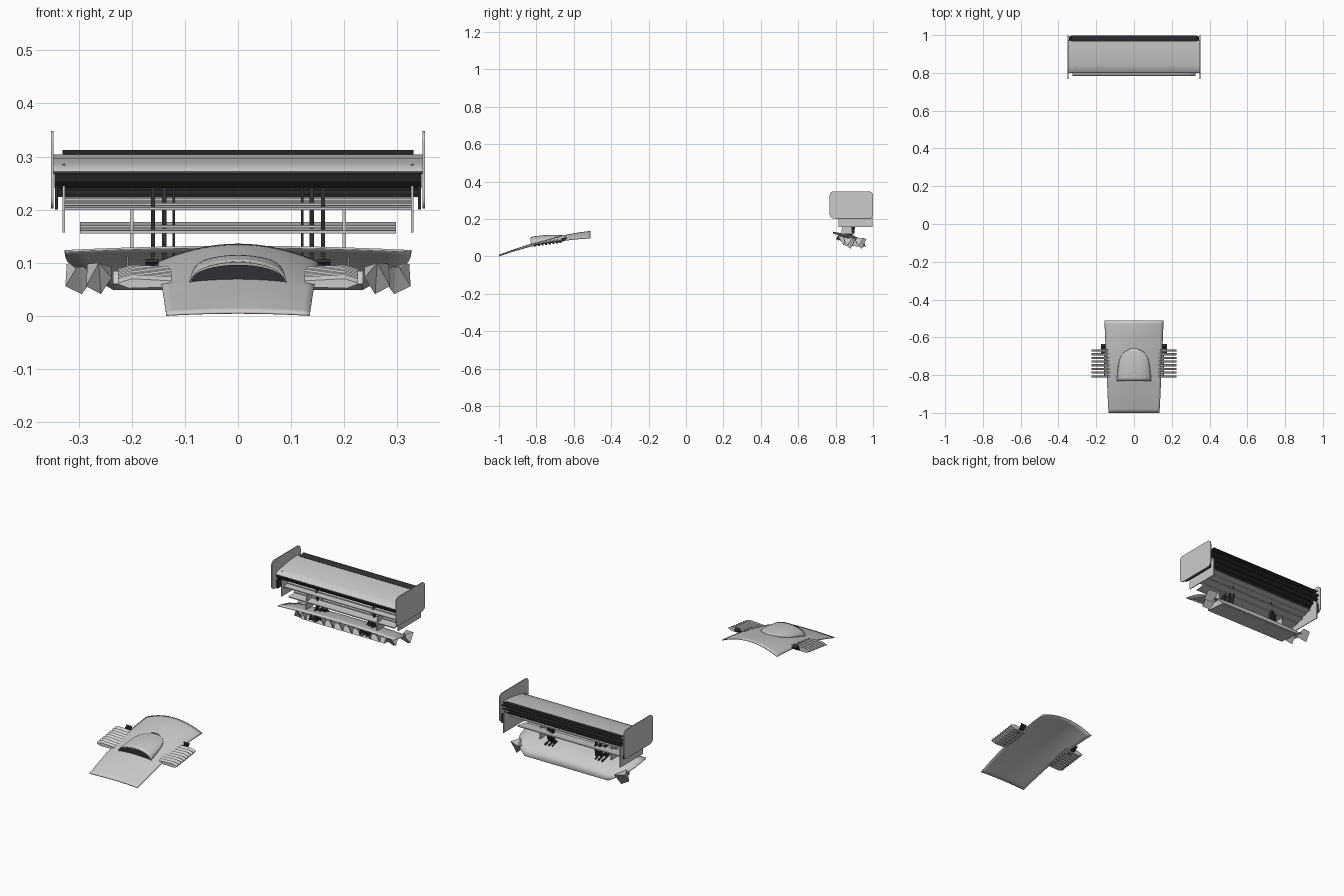
import bpy, bmesh, math
from mathutils import Vector

if "Cube" in bpy.data.objects:
    bpy.data.objects.remove(bpy.data.objects["Cube"])

dark = bpy.data.materials.new("dark_carbon")
dark.diffuse_color = (0.03, 0.03, 0.035, 1)
dark.use_nodes = True
dark.node_tree.nodes["Principled BSDF"].inputs["Base Color"].default_value = dark.diffuse_color


def finish(name, bm, mat=None, smooth=False):
    bmesh.ops.recalc_face_normals(bm, faces=bm.faces)
    me = bpy.data.meshes.new(name)
    bm.to_mesh(me)
    bm.free()
    ob = bpy.data.objects.new(name, me)
    bpy.context.collection.objects.link(ob)
    if mat:
        me.materials.append(mat)
    if smooth:
        bpy.ops.object.select_all(action='DESELECT')
        ob.select_set(True)
        bpy.context.view_layer.objects.active = ob
        bpy.ops.object.shade_smooth_by_angle(angle=math.radians(35))
    return ob


def prism(name, yz, x0, x1, mat=None, smooth=False):
    """Closed y-z outline extruded along x."""
    bm = bmesh.new()
    a = [bm.verts.new((x0, y, z)) for y, z in yz]
    b = [bm.verts.new((x1, y, z)) for y, z in yz]
    bm.faces.new(a)
    bm.faces.new(b[::-1])
    for i in range(len(yz)):
        j = (i + 1) % len(yz)
        bm.faces.new((a[i], a[j], b[j], b[i]))
    return finish(name, bm, mat, smooth)


def loft(name, rows, mat=None, thick=0.0, smooth=True):
    """Skin a list of equal-length point rows, optionally thickened."""
    bm = bmesh.new()
    grid = [[bm.verts.new(p) for p in r] for r in rows]
    for r, q in zip(grid, grid[1:]):
        for i in range(len(r) - 1):
            bm.faces.new((r[i], r[i + 1], q[i + 1], q[i]))
    ob = finish(name, bm, mat, smooth)
    if thick:
        m = ob.modifiers.new("thickness", 'SOLIDIFY')
        m.thickness, m.offset = thick, 0
    return ob


def strip(path, t):
    """Outline of a band of thickness t following a y-z path."""
    left, right = [], []
    for i, p in enumerate(path):
        a, b = Vector(path[max(i - 1, 0)]), Vector(path[min(i + 1, len(path) - 1)])
        d = (b - a).normalized()
        n = Vector((-d.y, d.x)) * t / 2
        left.append(tuple(Vector(p) + n))
        right.append(tuple(Vector(p) - n))
    return left + right[::-1]


def round_rect(y0, y1, z0, z1, r):
    pts = []
    for cy, cz, a0 in ((y1 - r, z1 - r, 0), (y0 + r, z1 - r, 90), (y0 + r, z0 + r, 180), (y1 - r, z0 + r, 270)):
        for k in range(5):
            a = math.radians(a0 + 22.5 * k)
            pts.append((cy + r * math.cos(a), cz + r * math.sin(a)))
    return pts


# ---- hood panel: rows of y, half width, edge z, centre z
HOOD = [(-1, .135, .002, .006), (-.92, .139, .028, .036), (-.83, .143, .054, .066),
        (-.74, .147, .072, .092), (-.66, .150, .084, .110), (-.58, .153, .093, .125), (-.51, .156, .098, .134)]


def hood_at(y):
    for a, b in zip(HOOD, HOOD[1:]):
        if y <= b[0]:
            t = (y - a[0]) / (b[0] - a[0])
            return [p + (q - p) * t for p, q in zip(a, b)]
    return HOOD[-1]


def hood_z(x, y):
    _, w, ze, zc = hood_at(y)
    return zc - (zc - ze) * min(1, abs(x) / w) ** 2


rows = []
for k in range(25):
    y = -1 + .49 * k / 24
    w = hood_at(y)[1]
    rows.append([(w * i / 10, y, hood_z(w * i / 10, y)) for i in range(-10, 11)])
loft("hood_panel", rows, thick=.004)

# ---- hood scoop blending into the panel, with a dark mouth
rows = []
for k in range(11):
    t = k / 10
    y = -.83 + .17 * t
    w = (.09 - .015 * t) * math.sqrt(max(0.03, 1 - t ** 5))
    h = .034 * (1 - t ** 1.3)
    row = []
    for i in range(17):
        a = math.pi * i / 16
        x = -w * math.cos(a)
        row.append((x, y, hood_z(x, y) + .002 + h * math.sin(a) ** .8))
    rows.append(row)
loft("hood_scoop", rows, thick=.003)
bm = bmesh.new()
mouth = []
for i in range(17):
    x = -.087 * math.cos(math.pi * i / 16)
    mouth.append((x, -.826, hood_z(x, -.826) + .003 + .026 * math.sin(math.pi * i / 16) ** .8))
top = [bm.verts.new(p) for p in mouth]
low = [bm.verts.new((x, -.826, hood_z(x, -.826) + .001)) for x, y, z in mouth]
for i in range(16):
    bm.faces.new((top[i], top[i + 1], low[i + 1], low[i]))
finish("scoop_mouth", bm, dark)

for s, side in ((-1, "left"), (1, "right")):
    # ---- side louvres beside the hood
    for k in range(8):
        y = -.806 + .0195 * k
        z = .064 + .0026 * k
        fin = [(.125, .004), (.20, .008), (.226, 0), (.205, -.008), (.135, -.006)]
        loft(f"{side}_louvre_{k}", [[(s * x, y - .006, z + dz - .002) for x, dz in fin[:3]],
                                    [(s * x, y + .005, z + dz + .006) for x, dz in fin[:3]],
                                    [(s * x, y + .005, z + dz - .002) for x, dz in (fin[4], fin[3], fin[2])],
                                    [(s * x, y - .006, z + dz - .004) for x, dz in (fin[4], fin[3], fin[2])],
                                    [(s * x, y - .006, z + dz - .002) for x, dz in fin[:3]]], smooth=False)
    prism(f"{side}_louvre_rail", strip([(-.81, .062), (-.66, .083)], .007), s * .150, s * .158, dark)
    prism(f"{side}_louvre_bracket", strip([(-.69, .075), (-.655, .085), (-.638, .098), (-.65, .104)], .008),
          s * .150, s * .174, dark)
    bpy.ops.mesh.primitive_cylinder_add(vertices=12, radius=.008, depth=.016, location=(s * .166, -.655, .09))
    bpy.context.object.name = f"{side}_bracket_pin"
    bpy.context.object.data.materials.append(dark)

    # ---- wing end plates
    prism(f"{side}_end_plate", round_rect(.768, 1.0, .202, .348, .022), s * .347, s * .352)
    prism(f"{side}_plate_foot", [(.80, .2), (.99, .2), (.99, .245), (.80, .245)], s * .339, s * .344, dark)
    prism(f"{side}_inner_plate", [(.815, .157), (.998, .157), (.998, .25), (.915, .298), (.82, .285), (.815, .2)],
          s * .326, s * .330)
    # ---- swan-neck wing struts
    for x, yo in ((.160, 0), (.139, .012), (.121, .02)):
        w = .004 if x > .13 else .002
        prism(f"{side}_strut_{int(x * 1000)}",
              strip([(.81 + yo, .095), (.845 + yo, .105), (.87 + yo, .13), (.875 + yo, .17),
                     (.865 + yo, .205), (.885 + yo, .24), (.91 + yo, .262)], .022), s * (x - w), s * (x + w), dark)
        prism(f"{side}_strut_foot_{int(x * 1000)}", [(.80, .09), (.91, .085), (.90, .112), (.82, .118)],
              s * (x - w), s * (x + w), dark)
    prism(f"{side}_slat_post", [(.83, .12), (.89, .12), (.88, .205), (.84, .205)], s * .197, s * .203)

    # ---- folded points at each end of the diffuser
    for j, (cx, cy, w) in enumerate(((.298, .93, .027), (.262, .87, .024))):
        bm = bmesh.new()
        apex = bm.verts.new((s * cx, cy - .03, .10))
        ring = [bm.verts.new(p) for p in ((s * (cx - w), cy - .02, .072), (s * (cx - .004), cy + .01, .041),
                                          (s * (cx + w), cy - .01, .056), (s * (cx + w * .9), cy + .02, .098),
                                          (s * (cx - w), cy + .035, .092))]
        for i in range(5):
            bm.faces.new((apex, ring[i], ring[(i + 1) % 5]))
        bm.faces.new(ring)
        finish(f"{side}_diffuser_point_{j}", bm)

# ---- main wing, gurney flap and lower elements
prism("main_wing", [(.80, .272), (.806, .279), (.84, .288), (.89, .297), (.94, .302), (.972, .304),
                    (.972, .300), (.93, .296), (.88, .288), (.83, .274), (.806, .267)], -.347, .347, smooth=True)
prism("gurney_flap", strip([(.966, .302), (.985, .307), (.998, .309)], .006), -.33, .33, dark)
prism("wing_front_lip", strip([(.802, .268), (.808, .255), (.825, .243)], .006), -.345, .345, dark)
for k, (y, z) in enumerate(((.975, .285), (.968, .265), (.955, .245), (.935, .232))):
    prism(f"wing_rear_slat_{k}", strip([(y - .025, z - .006), (y, z), (y + .02, z + .008)], .005), -.342, .342, dark)
for k, (y, z, w) in enumerate(((.86, .202, .33), (.89, .21, .33), (.92, .219, .33), (.86, .158, .297), (.90, .168, .297))):
    prism(f"lower_slat_{k}", strip([(y - .03, z), (y, z + .002), (y + .03, z + .006)], .005), -w, w)

# ---- diffuser deck with cut rear corners and a downturned lip
deck = [(.785, .122, .130, .326), (.82, .116, .124, .326), (.87, .105, .114, .322), (.915, .090, .100, .305),
        (.945, .072, .080, .272), (.96, .050, .050, .235)]
rows = [[(w * i / 8, y, zc + (ze - zc) * (i / 8) ** 2) for i in range(-8, 9)] for y, ze, zc, w in deck]
loft("diffuser_deck", rows, thick=.004)
prism("diffuser_beam", [(.84, .06), (.95, .05), (.955, .06), (.93, .085), (.85, .085)], -.235, .235)
for i in range(-4, 5):
    prism(f"diffuser_strake_{i + 4}", [(.81, .112), (.84, .062), (.95, .05), (.93, .08), (.87, .10)],
          i * .052 - .002, i * .052 + .002)
